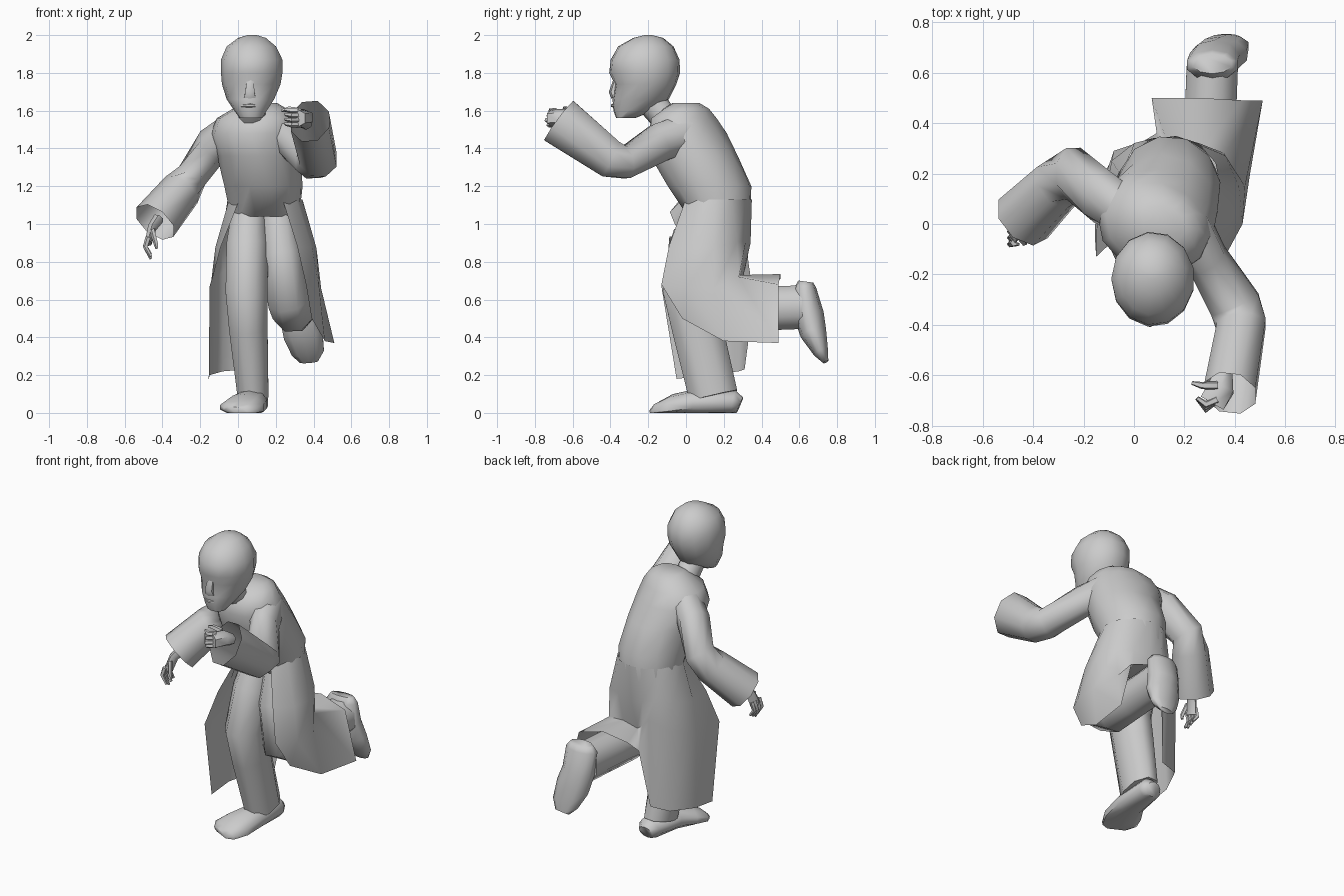
import bpy, math
from mathutils import Vector


def make(name, verts, faces, angle=60):
    me = bpy.data.meshes.new(name)
    me.from_pydata([tuple(v) for v in verts], [], faces)
    me.update()
    ob = bpy.data.objects.new(name, me)
    bpy.context.collection.objects.link(ob)
    me.polygons.foreach_set("use_smooth", [True] * len(me.polygons))
    me.set_sharp_from_angle(angle=math.radians(angle))
    return ob


def loft(name, rings, cap_start=True, cap_end=True):
    n = len(rings[0])
    verts = [v for r in rings for v in r]
    faces = []
    for k in range(len(rings) - 1):
        for i in range(n):
            j = (i + 1) % n
            faces.append((k * n + i, k * n + j, (k + 1) * n + j, (k + 1) * n + i))
    if cap_start:
        faces.append(tuple(reversed(range(n))))
    if cap_end:
        faces.append(tuple(range((len(rings) - 1) * n, len(rings) * n)))
    return make(name, verts, faces)


def ring(c, u, v, n):
    return [c + u * math.cos(2 * math.pi * (i + .5) / n) + v * math.sin(2 * math.pi * (i + .5) / n)
            for i in range(n)]


def tube(name, pts, n=8, side=(1, 0, 0), cap_end=True):
    """Sections (x, y, z, side radius, other radius) swept along their own path."""
    cs = [Vector(p[:3]) for p in pts]
    rings = []
    for i, p in enumerate(pts):
        t = Vector((0, 0, 0))
        if i > 0:
            t += (cs[i] - cs[i - 1]).normalized()
        if i < len(pts) - 1:
            t += (cs[i + 1] - cs[i]).normalized()
        t.normalize()
        s = Vector(side)
        s = (s - t * s.dot(t)).normalized()
        r = ring(cs[i], s * p[3], t.cross(s) * p[4], n)
        for v in r:
            v.z = max(v.z, 0)
        rings.append(r)
    return loft(name, rings, True, cap_end)


def stack(name, rows, n=10):
    """Level sections (z, x min, x max, y min, y max, twist), bottom to top."""
    rings = []
    for z, x0, x1, y0, y1, twist in rows:
        a = math.radians(twist)
        u = Vector((math.cos(a), math.sin(a), 0)) * (x1 - x0) / 2
        v = Vector((-math.sin(a), math.cos(a), 0)) * (y1 - y0) / 2
        rings.append(ring(Vector(((x0 + x1) / 2, (y0 + y1) / 2, z)), u, v, n))
    return loft(name, rings)


# Head, neck and facial features
stack("head", [
    (1.56, .01, .13, -.37, -.27, 0), (1.60, -.02, .155, -.385, -.17, 0), (1.66, -.06, .195, -.39, -.09, 0),
    (1.74, -.085, .23, -.378, -.05, 0), (1.80, -.09, .24, -.408, -.03, 0), (1.87, -.09, .24, -.40, -.033, 0),
    (1.94, -.06, .205, -.36, -.065, 0), (1.985, .0, .15, -.28, -.12, 0), (2.0, .05, .10, -.22, -.18, 0)], 13)
tube("nose", [(.065, -.37, 1.77, .02, .012), (.063, -.385, 1.70, .028, .024),
              (.063, -.375, 1.672, .035, .022)], 6)
tube("lips", [(.02, -.365, 1.625, .01, .008), (.063, -.383, 1.627, .016, .012),
              (.105, -.365, 1.625, .01, .008)], 6, (0, 1, 0))
tube("neck", [(.09, -.03, 1.50, .09, .09), (.075, -.13, 1.58, .075, .075), (.07, -.21, 1.68, .075, .08)], 10)

# Torso of the robe, twisted at the shoulders, with the collar as its top sections
stack("robe_torso", [
    (1.04, -.045, .33, .005, .345, 0), (1.2, -.075, .345, -.1, .35, -5),
    (1.36, -.11, .33, -.19, .275, -14), (1.48, -.15, .32, -.2, .215, -22),
    (1.56, -.12, .305, -.18, .16, -25), (1.61, -.03, .26, -.12, .12, -20),
    (1.64, .02, .21, -.07, .07, -15)], 12)

# Skirt of the robe: open in front, one side hanging, the other draped over the raised leg
skirt = [
    ((-.15, -.13, .67), (-.155, -.05, .18)),
    ((-.145, .10, .67), (-.15, .12, .20)),
    ((-.08, .29, .75), (-.08, .28, .22)),
    ((.04, .33, .80), (.04, .31, .23)),
    ((.10, .31, .74), (.09, .36, .60)),
    ((.14, .30, .71), (.07, .50, .71)),
    ((.25, .29, .73), (.25, .50, .735)),
    ((.36, .28, .72), (.43, .49, .68)),
    ((.44, .15, .66), (.51, .49, .37)),
    ((.43, .0, .66), (.46, .20, .38)),
    ((.36, -.13, .68), (.39, -.02, .50))]
cols = len(skirt)
waist, hips = [], []
for i, (mid, _) in enumerate(skirt):
    a = math.radians(228 - 290 * i / (cols - 1))
    out = Vector((math.cos(a), math.sin(a), 0))
    w = Vector((.142 + .2 * out.x, .163 + .187 * out.y, 1.13))
    waist.append(w)
    hips.append(w.lerp(Vector(mid), .55) + out * .02)
rows = [waist, hips, [m for m, _ in skirt], [h for _, h in skirt]]
make("robe_skirt", [v for r in rows for v in r],
     [(k * cols + i, (k + 1) * cols + i, (k + 1) * cols + i + 1, k * cols + i + 1)
      for k in range(3) for i in range(cols - 1)], 75)

# Sleeves with open cuffs
tube("lowered_sleeve", [(-.03, .05, 1.49, .10, .10), (-.13, .11, 1.42, .095, .12),
                        (-.24, .20, 1.26, .09, .11), (-.30, .16, 1.18, .11, .11),
                        (-.44, .02, 1.01, .125, .125)], cap_end=False)
tube("raised_sleeve", [(.20, .0, 1.48, .11, .11), (.29, -.14, 1.43, .085, .11),
                       (.40, -.32, 1.325, .11, .09), (.425, -.40, 1.345, .105, .11),
                       (.38, -.67, 1.545, .11, .14)], cap_end=False)

# Standing leg and raised leg
tube("standing_leg", [(.06, .15, 1.06, .10, .11), (.05, .09, .88, .12, .14), (.045, .015, .64, .12, .15),
                      (.055, .06, .45, .11, .145), (.08, .145, .09, .088, .14)])
tube("raised_leg", [(.21, .15, 1.06, .10, .11), (.23, .08, .83, .115, .13), (.27, .06, .60, .12, .13),
                    (.29, .17, .545, .115, .125), (.30, .35, .55, .11, .125), (.31, .62, .56, .11, .125)])

# Feet
tube("standing_foot", [(.09, .285, .04, .05, .045), (.088, .25, .055, .075, .065),
                       (.07, .05, .05, .09, .075), (.035, -.06, .035, .115, .065),
                       (.0, -.135, .02, .11, .04), (-.015, -.165, .012, .07, .02)], 10)
tube("raised_foot", [(.31, .635, .695, .08, .04), (.31, .63, .66, .105, .06), (.32, .65, .52, .105, .08),
                     (.345, .675, .42, .11, .07), (.37, .715, .32, .09, .04),
                     (.375, .74, .27, .05, .015)], 10)

# Lowered hand, fingers hanging
tube("lowered_palm", [(-.42, .03, 1.03, .03, .03), (-.455, -.01, .98, .025, .035),
                      (-.475, -.04, .90, .02, .045)], 6)
for k in range(4):
    y = -.075 + .025 * k
    tube("lowered_finger", [(-.475, y, .93, .015, .014), (-.49, y - .005, .88, .014, .013),
                            (-.46, y - .005, .815 + .012 * abs(k - 1), .008, .008)], 5)
tube("lowered_thumb", [(-.455, -.05, .97, .015, .014), (-.435, -.075, .90, .013, .012),
                       (-.43, -.07, .87, .008, .008)], 5)

# Raised hand, half closed
tube("raised_palm", [(.36, -.58, 1.53, .035, .035), (.345, -.65, 1.56, .06, .05),
                     (.31, -.71, 1.56, .06, .05)], 6)
for k in range(4):
    z = 1.525 + .025 * k
    tube("raised_finger", [(.33, -.695, z, .016, .016), (.285, -.735 + .01 * abs(k - 1), z, .015, .015),
                           (.25, -.69, z + .005, .009, .009)], 5, (0, 0, 1))
tube("raised_thumb", [(.33, -.64, 1.60, .018, .018), (.27, -.64, 1.61, .015, .015),
                      (.23, -.63, 1.60, .008, .008)], 5, (0, 0, 1))
